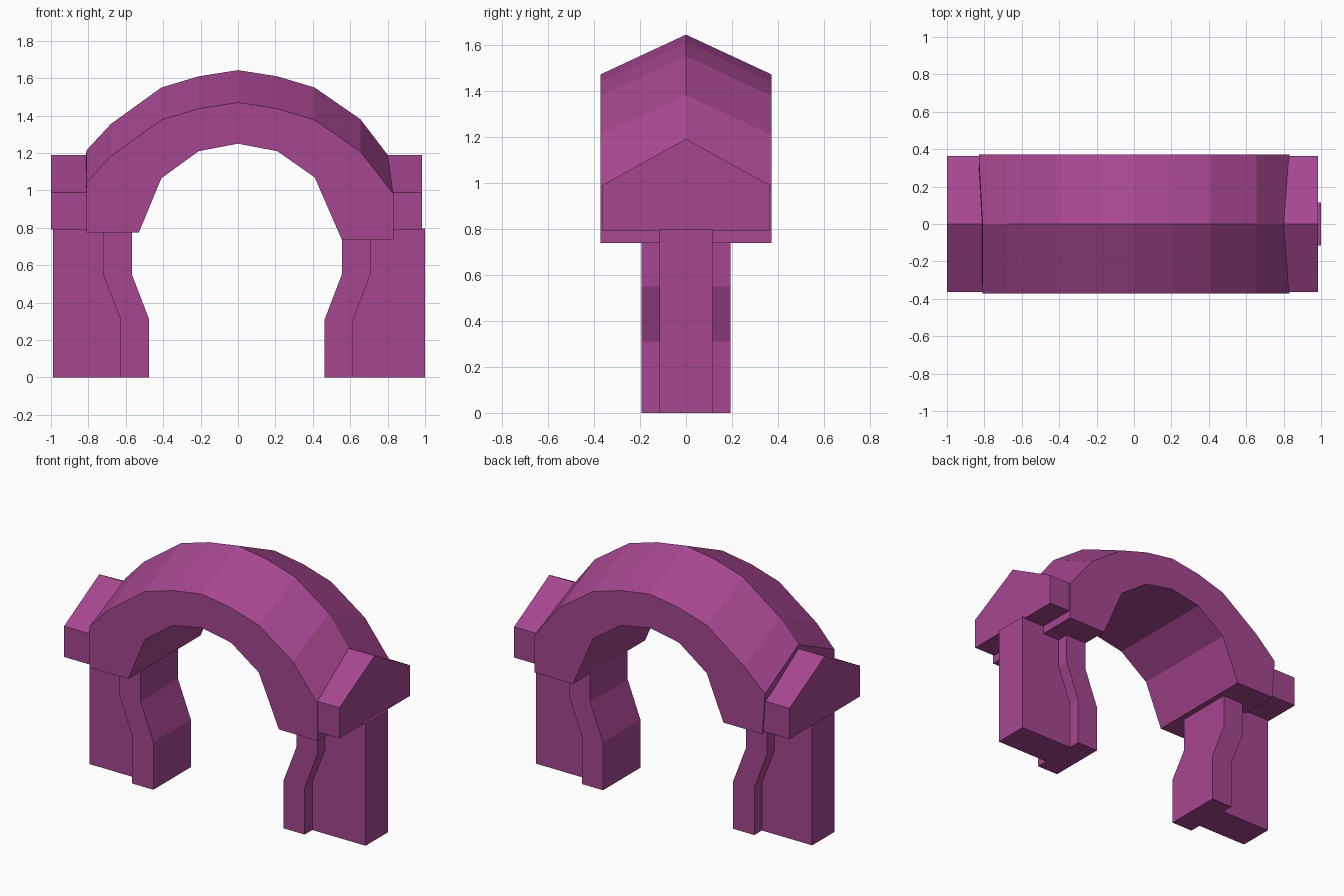
import bpy
import bmesh

cube = bpy.data.objects.get("Cube")
if cube:
    bpy.data.objects.remove(cube, do_unlink=True)

# Single plum colour
COLOUR = (0.38, 0.062, 0.28, 1.0)
plum = bpy.data.materials.new("plum")
plum.use_nodes = True
plum.diffuse_color = COLOUR
plum.node_tree.nodes["Principled BSDF"].inputs["Base Color"].default_value = COLOUR


def finish(name, bm):
    bmesh.ops.recalc_face_normals(bm, faces=bm.faces)
    mesh = bpy.data.meshes.new(name)
    bm.to_mesh(mesh)
    bm.free()
    mesh.materials.append(plum)
    obj = bpy.data.objects.new(name, mesh)
    bpy.context.collection.objects.link(obj)
    return obj


def prism(name, rings):
    """Join two matching rings of points into a closed solid."""
    bm = bmesh.new()
    a, b = [[bm.verts.new(p) for p in ring] for ring in rings]
    bm.faces.new(a)
    bm.faces.new(b)
    n = len(a)
    for i in range(n):
        j = (i + 1) % n
        bm.faces.new((a[i], a[j], b[j], b[i]))
    return finish(name, bm)


def extrude_y(name, profile, half):
    return prism(name, [[(x, y, z) for x, z in profile] for y in (-half, half)])


def extrude_x(name, profile, x0, x1):
    return prism(name, [[(x, y, z) for y, z in profile] for x in (x0, x1)])


# Arch: flat sides, ridged roof and faceted soffit
ridge = [(-0.81, 1.215), (-0.68, 1.355), (-0.41, 1.55), (-0.21, 1.61), (0, 1.643),
         (0.21, 1.61), (0.41, 1.55), (0.655, 1.38), (0.80, 1.19)]
soffit = [(-0.53, 0.775), (-0.41, 1.065), (-0.21, 1.21), (0, 1.25),
          (0.21, 1.21), (0.41, 1.07), (0.555, 0.737)]
DEPTH, DROP = 0.372, 0.173
eave = [(x, z - DROP) for x, z in ridge]
eave[-1] = (0.832, 0.98)
feet = [(0.832, 0.737), (-0.81, 0.775)]

bm = bmesh.new()
top = [bm.verts.new((x, 0, z)) for x, z in ridge]
sides = []
for y in (-DEPTH, DEPTH):
    edge = [bm.verts.new((x, y, z)) for x, z in eave]
    if y > 0:
        edge[0].co.x -= 0.02
    right_foot, left_foot = [bm.verts.new((x, y, z)) for x, z in feet]
    under = [bm.verts.new((x, y, z)) for x, z in soffit]
    bm.faces.new(edge + [right_foot] + under[::-1] + [left_foot])
    for i in range(len(top) - 1):
        bm.faces.new((top[i], top[i + 1], edge[i + 1], edge[i]))
    sides.append((edge, [left_foot] + under + [right_foot]))
(front_edge, front_low), (back_edge, back_low) = sides
for i in range(len(front_low) - 1):
    bm.faces.new((front_low[i], front_low[i + 1], back_low[i + 1], back_low[i]))
for k in (0, -1):
    bm.faces.new((top[k], front_edge[k], front_low[k], back_low[k], back_edge[k]))
finish("arch", bm)

# Gabled shoulder caps, bent legs and outer pillars on both sides
gable = [(-0.363, 0.79), (0.363, 0.79), (0.363, 0.99), (0, 1.19), (-0.363, 0.99)]
for side, sign, cap_out, pillar_out, shift in (
        ("left", 1, 0.985, 1.0, -0.012), ("right", -1, 1.0, 0.99, 0.0)):
    extrude_x(side + "_shoulder_cap", gable, sign * 0.79, sign * cap_out)
    inner = [(0.475, 0), (0.475, 0.31), (0.567, 0.55), (0.567, 0.79)]
    outer = [(x + 0.153, z) for x, z in inner]
    inner, outer = [[(sign * (x + shift), z) for x, z in line] for line in (inner, outer)]
    extrude_y(side + "_leg", inner + outer[::-1], 0.193)
    pillar = outer[:3] + [(outer[3][0], 0.797), (sign * pillar_out, 0.797),
                          (sign * pillar_out, 0)]
    extrude_y(side + "_pillar", pillar, 0.115)
